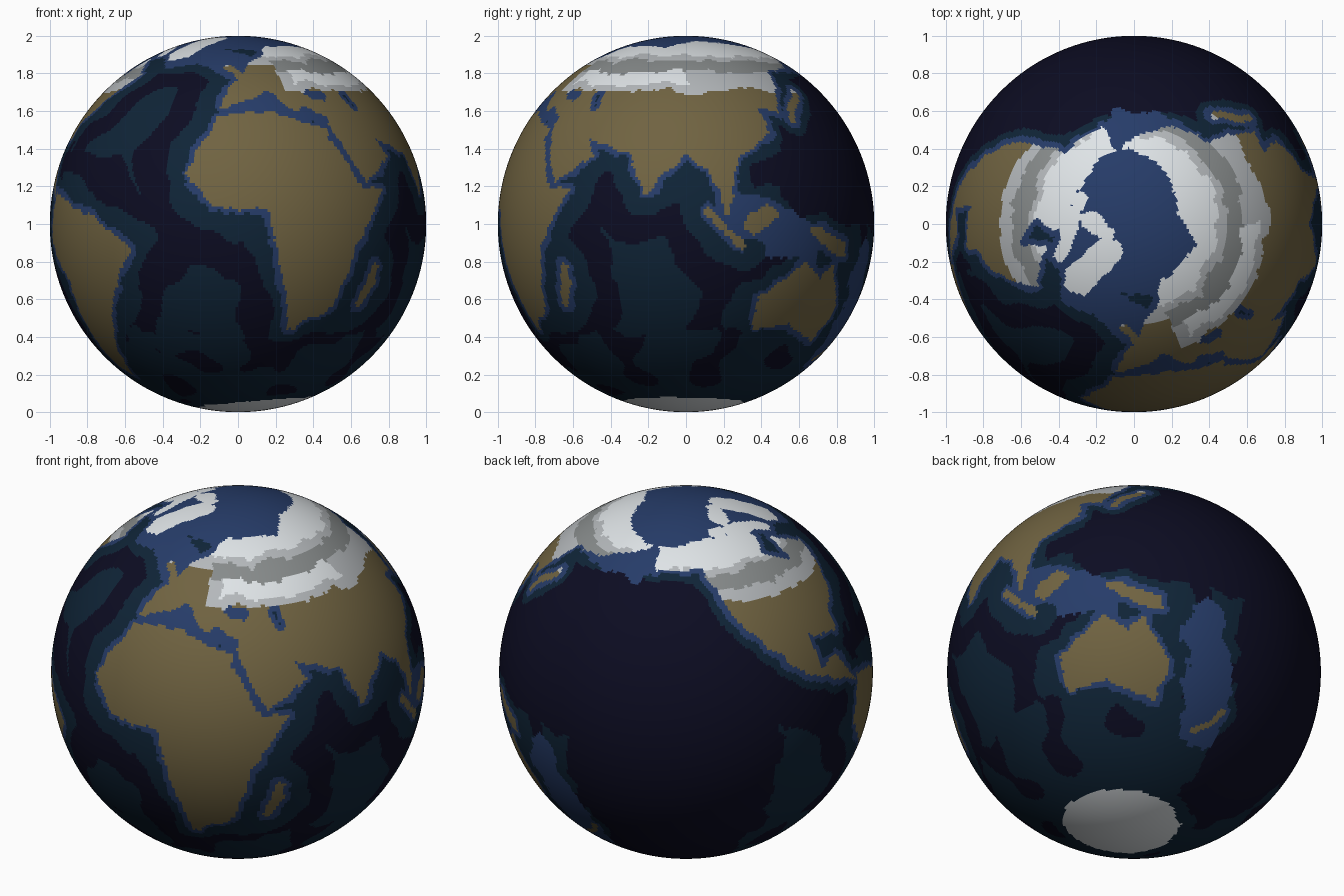
import bpy, bmesh, math
from mathutils import Vector, noise, kdtree

if "Cube" in bpy.data.objects:
    bpy.data.objects.remove(bpy.data.objects["Cube"])

# ---- colours (sRGB), one material each ----
COLOURS = {"deep_water": 0x0c0c22, "mid_water": 0x0f2437, "shallow_water": 0x263c69, "bare_land": 0x706341,
           "thin_snow": 0xb4b8bb, "forest_snow": 0x878b8b, "full_snow": 0xe1e6e9}
SLOT = {name: i for i, name in enumerate(COLOURS)}


def linear(code):
    return [((c / 255 + 0.055) / 1.055) ** 2.4 for c in code.to_bytes(3, "big")]


def unit(lon, lat):
    a, b = math.radians(lon), math.radians(lat)
    return Vector((math.sin(a) * math.cos(b), -math.cos(a) * math.cos(b), math.sin(b)))


def lon_lat(p):
    return math.degrees(math.atan2(p.x, -p.y)), math.degrees(math.asin(max(-1, min(1, p.z))))


def wobble(p, scale, size):
    """Shift a lookup point slightly so that edges look natural."""
    w = noise.noise_vector(p * scale) + noise.noise_vector(p * scale * 3) / 2
    return (p + w * size).normalized()


def outline(*v):
    """Shape from longitude, latitude pairs."""
    return min(v[::2]), list(zip(v[::2], v[1::2]))


def in_outline(shape, lon, lat):
    west, pts = shape
    x = lon if lon >= west else lon + 360
    hit = False
    ax, ay = pts[-1]
    for bx, by in pts:
        if (ay > lat) != (by > lat) and x < (bx - ax) * (lat - ay) / (by - ay) + ax:
            hit = not hit
        ax, ay = bx, by
    return hit


def stroke(lon1, lat1, lon2, lat2, half_width):
    """Round-ended band between two places."""
    a, b = unit(lon1, lat1), unit(lon2, lat2)
    return a, b - a, (b - a).length_squared, math.cos(math.radians(half_width))


def in_strokes(strokes, p):
    for a, d, dd, limit in strokes:
        c = a + d * max(0, min(1, (p - a).dot(d) / dd))
        if p.dot(c) > limit * c.length:
            return True
    return False


# ---- continents: Africa, Eurasia, North America, South America, Australia ----
continents = [
    outline(-8, 35, 11, 37, 33, 30, 43, 11, 51, 11, 40, -6, 34, -26, 19, -34, 9, 4, -8, 5, -17, 16),
    outline(-9, 37, -3, 48, 6, 58, 26, 71, 70, 70, 104, 77, 190, 66, 157, 56, 137, 54, 127, 36, 119, 39,
            121, 29, 107, 20, 103, 2, 97, 17, 89, 22, 77, 8, 71, 22, 55, 27, 58, 20, 44, 13, 35, 30,
            36, 36, 27, 38, 22, 37, 13, 45, 0, 40),
    outline(-166, 66, -125, 70, -82, 69, -94, 59, -80, 52, -76, 62, -56, 52, -81, 31, -81, 26, -97, 29,
            -95, 18, -88, 20, -78, 8, -105, 20, -124, 40, -135, 58, -162, 57),
    outline(-77, 10, -50, 2, -35, -7, -48, -27, -68, -55, -75, -48, -70, -18, -81, -5),
    outline(114, -23, 116, -34, 131, -32, 148, -39, 153, -28, 143, -12, 138, -17, 131, -12)]

# ---- islands: New Guinea, Borneo, Sumatra, Japan, New Zealand, Madagascar, Britain, Baffin, Ellesmere, Greenland
islands = [stroke(133, -2, 147, -8, 2), stroke(111, 0, 116, 3, 3), stroke(97, 4, 107, -6, 1.3),
           stroke(132, 33, 143, 44, 1.2), stroke(168, -46, 177, -38, 1), stroke(45, -24, 49, -14, 1.8),
           stroke(0, 52, -5, 57, 1.3), stroke(-67, 65, -115, 72, 2.2), stroke(-70, 81, -95, 76, 2.5),
           stroke(-44, 65, -44, 78, 4.5)]

# ---- inland seas: Black Sea, Caspian, Red Sea ----
inland_seas = [stroke(31, 44, 38, 43, 1.7), stroke(50, 44, 52, 38, 1.7), stroke(34, 27, 42, 14, 1)]

# ---- shallow plateaus: North Atlantic, Bering, Sunda, Mediterranean, south-west Pacific ----
plateaus = [stroke(-38, 62, 5, 56, 6), stroke(170, 60, 192, 59, 6), stroke(105, 5, 130, -8, 6),
            stroke(0, 39, 32, 36, 5), stroke(164, -12, 171, -46, 7)]

# ---- globe ----
bm = bmesh.new()
bmesh.ops.create_uvsphere(bm, u_segments=400, v_segments=200, radius=1)

ground, sea = [], []
for f in bm.faces:
    f.smooth = True
    p = f.calc_center_median().normalized()
    q = wobble(p, 12, 0.02)
    lon, lat = lon_lat(q)
    dry = any(in_outline(c, lon, lat) for c in continents) and not in_strokes(inland_seas, q)
    antarctic = lat < 5 * math.cos(math.radians(lon - 80)) - 72
    (ground if dry or antarctic or in_strokes(islands, q) else sea).append((f, p))

# land: snow by latitude bands, bare further south
for f, p in ground:
    lon, lat = lon_lat(wobble(p, 7, 0.05))
    west, europe = lon < -50, -25 < lon < 20
    forest_lat, white_lat = (53, 58) if west else (57, 63)
    steppe = 28 < lon < 92 and 48 < lat < 54
    greenland = -60 < lon < -25 and lat > 58
    if lat > white_lat or lat < -58 or steppe or greenland:
        kind = "full_snow"
    elif abs(lat - forest_lat) < 3 and not europe:
        kind = "forest_snow"
    else:
        kind = "thin_snow" if lat > (57 if europe else 45) else "bare_land"
    f.material_index = SLOT[kind]

# sea: shelf, slope, basins and ridges by distance to land
tree = kdtree.KDTree(len(ground))
for i, (f, p) in enumerate(ground):
    tree.insert(p, i)
tree.balance()
for f, p in sea:
    q = wobble(p, 6, 0.07)
    lon, lat = lon_lat(q)
    near = tree.find(p)[2] - noise.noise(p * 8) / 40
    far_south = lat < -35
    if near < 0.036 and lat > -58 or lat > 67 or in_strokes(plateaus, q):
        kind = "shallow_water"
    elif near < 0.08:
        kind = "mid_water"
    elif far_south:
        kind = "deep_water" if noise.noise(p * 5) > 0.15 or lon < -120 else "mid_water"
    else:
        ridged = (-75 if lat > 5 else -115) < lon < (122 if lat > 0 else 178)
        basin = 0.13 < near + noise.noise(p * 4) / 10 < 0.3
        kind = "mid_water" if ridged and not basin else "deep_water"
    f.material_index = SLOT[kind]

mesh = bpy.data.meshes.new("globe")
bm.to_mesh(mesh)
bm.free()
for name, code in COLOURS.items():
    m = bpy.data.materials.new(name)
    m.diffuse_color = (*linear(code), 1)
    m.use_nodes = True
    m.node_tree.nodes["Principled BSDF"].inputs["Base Color"].default_value = m.diffuse_color
    mesh.materials.append(m)
globe = bpy.data.objects.new("globe", mesh)
globe.location = (0, 0, 1)
bpy.context.collection.objects.link(globe)
